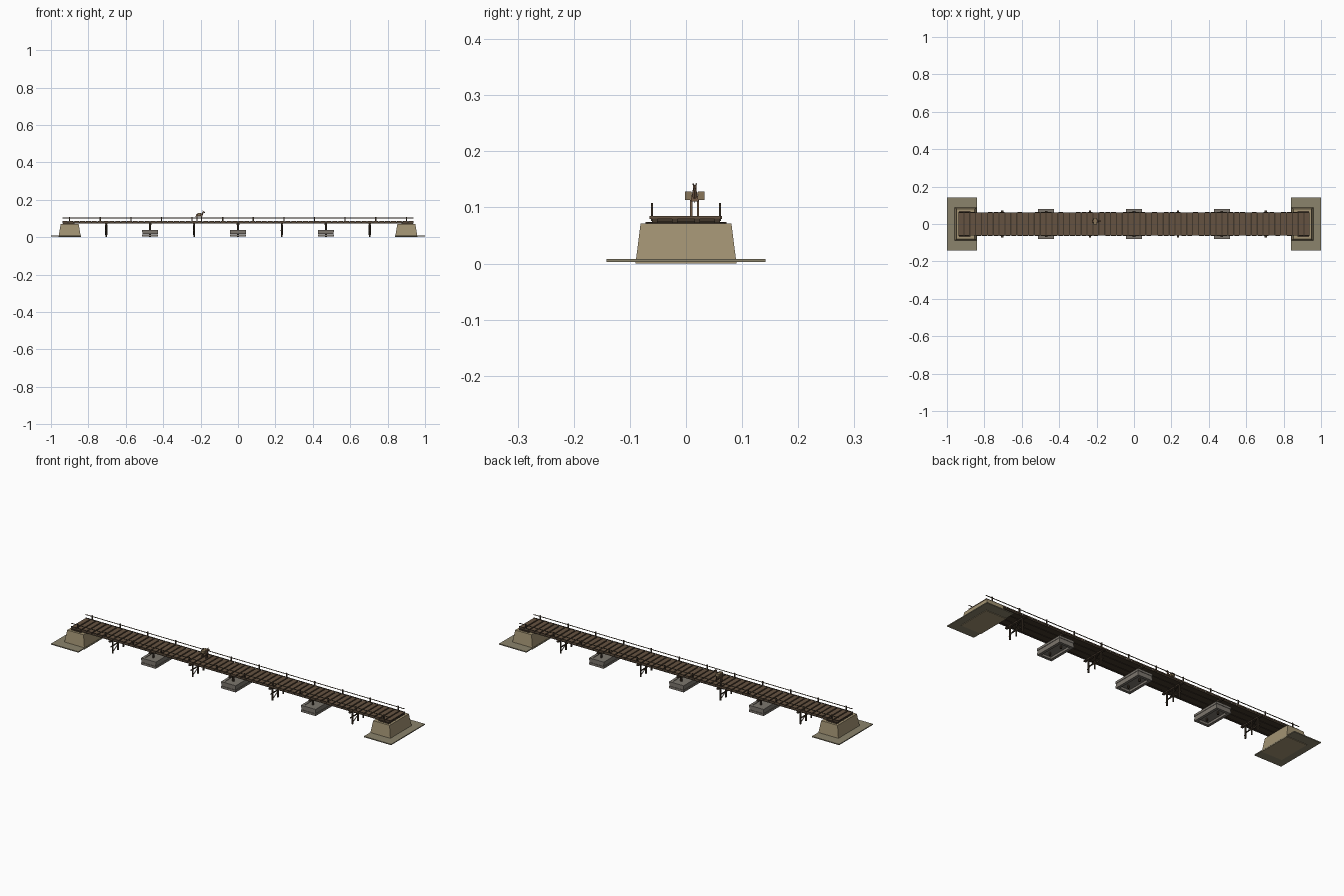
import bpy, bmesh, math, random
from mathutils import Vector

if "Cube" in bpy.data.objects:
    bpy.data.objects.remove(bpy.data.objects["Cube"])

random.seed(4)

def mat(name, rgb):
    m = bpy.data.materials.new(name)
    m.diffuse_color = (*rgb, 1)
    m.use_nodes = True
    m.node_tree.nodes["Principled BSDF"].inputs["Base Color"].default_value = m.diffuse_color
    return m

PLANK = mat("plank_wood", (0.13, 0.085, 0.052))
DARK = mat("dark_timber", (0.055, 0.038, 0.024))
RAIL = mat("rail_wood", (0.10, 0.075, 0.045))
EARTH = mat("packed_earth", (0.36, 0.29, 0.17))
BANK = mat("bank_ground", (0.26, 0.23, 0.15))
STONE = mat("pier_stone", (0.20, 0.18, 0.155))
HIDE = mat("animal_hide", (0.17, 0.10, 0.06))
PACK = mat("pack_cloth", (0.25, 0.18, 0.10))

class Part:
    """Collects boxes and bars into one mesh object."""
    def __init__(self):
        self.bm = bmesh.new()

    def box(self, x0, x1, y0, y1, z0, z1, tx=0, ty=0):
        # tx, ty: how far each side of the top is drawn in
        vs = [self.bm.verts.new(p) for p in (
            (x0, y0, z0), (x1, y0, z0), (x1, y1, z0), (x0, y1, z0),
            (x0 + tx, y0 + ty, z1), (x1 - tx, y0 + ty, z1),
            (x1 - tx, y1 - ty, z1), (x0 + tx, y1 - ty, z1))]
        for f in ((3, 2, 1, 0), (4, 5, 6, 7), (0, 1, 5, 4),
                  (1, 2, 6, 5), (2, 3, 7, 6), (3, 0, 4, 7)):
            self.bm.faces.new([vs[i] for i in f])
        return self

    def bar(self, a, b, r, n=6, r2=None):
        a, b = Vector(a), Vector(b)
        q = (b - a).to_track_quat('Z', 'Y')
        rings = []
        for p, rad in ((a, r), (b, r if r2 is None else r2)):
            rings.append([self.bm.verts.new(p + q @ Vector((
                rad * math.cos((i + .5) * math.tau / n),
                rad * math.sin((i + .5) * math.tau / n), 0))) for i in range(n)])
        for i in range(n):
            j = (i + 1) % n
            self.bm.faces.new((rings[0][i], rings[0][j], rings[1][j], rings[1][i]))
        self.bm.faces.new(rings[0][::-1])
        self.bm.faces.new(rings[1])
        return self

    def done(self, name, material):
        me = bpy.data.meshes.new(name)
        self.bm.to_mesh(me)
        self.bm.free()
        me.materials.append(material)
        ob = bpy.data.objects.new(name, me)
        bpy.context.collection.objects.link(ob)
        return ob

# bank pads and tapered earth abutments at both ends
pads, abut, sills = Part(), Part(), Part()
for s in (-1, 1):
    x0, x1 = sorted((s * 1.0, s * 0.84))
    pads.box(x0, x1, -.142, .142, .003, .008)
    x0, x1 = sorted((s * 0.96, s * 0.84))
    abut.box(x0, x1, -.09, .09, 0, .071, .012, .009)
    x0, x1 = sorted((s * 0.935, s * 0.875))
    sills.box(x0, x1, -.069, .069, .070, .0735)
pads.done("bank_pad", BANK)
abut.done("abutment", EARTH)
sills.done("abutment_sill", DARK)

# deck: dark underlayer, long beams, cross planks
Part().box(-.93, .93, -.055, .055, .074, .079).done("under_deck", DARK)
beams = Part()
for y in (-.056, -.02, .02, .056):
    beams.box(-.938, .938, y - .005, y + .005, .072, .080)
beams.done("deck_beams", DARK)
planks, n = Part(), 60
for i in range(n):
    x = -.925 + 1.85 * i / (n - 1)
    e = random.uniform(-.001, .0015)
    planks.box(x - .0125, x + .0125, -.0635 - e, .0635 - e, .0795,
               .0845 + random.uniform(-.0006, .0006))
planks.done("deck_planks", PLANK)

# hand rails, kerbs and rail posts
rails, posts, kerbs = Part(), Part(), Part()
for s in (-1, 1):
    y = s * .0605
    rails.bar((-.938, y, .102), (.938, y, .102), .0022)
    kerbs.box(-.938, .938, y - .0018, y + .0018, .084, .0862)
    for i in range(12):
        x = -.9 + 1.8 * i / 11
        posts.box(x - .003, x + .003, y - .002, y + .002, .076, .108)
rails.done("hand_rail", RAIL)
kerbs.done("deck_kerb", DARK)
posts.done("rail_posts", DARK)

# timber bents: three piles, cap beam, tie and diagonal braces
piles, caps, braces = Part(), Part(), Part()
for x in (-.705, -.235, .235, .705):
    for y in (-.045, 0, .045):
        piles.bar((x, y, 0), (x, y, .070), .0045, 8)
    caps.box(x - .006, x + .006, -.072, .072, .067, .074)
    braces.box(x - .0065, x - .0035, -.055, .055, .032, .038)
    for s in (-1, 1):
        braces.bar((x + s * .005, -s * .047, .014), (x + s * .005, s * .047, .064), .002, 4)
piles.done("bent_piles", DARK)
caps.done("bent_caps", DARK)
braces.done("bent_braces", DARK)

# stone cribs with short posts carrying the deck
walls, fill, cposts = Part(), Part(), Part()
for x in (-.47, 0, .47):
    for k in range(3):
        z, g = .004 + k * .012, .0015 * (k % 2)
        X, Y = .043 - g, .081 - g
        for s in (-1, 1):
            a, b = sorted((s * Y, s * (Y - .014)))
            walls.box(x - X, x + X, a, b, z, z + .0115)
            a, b = sorted((s * X, s * (X - .014)))
            walls.box(x + a, x + b, -Y + .014, Y - .014, z, z + .0115)
    fill.box(x - .030, x + .030, -.068, .068, .016, .037)
    for y in (-.04, .04):
        cposts.bar((x, y, .002), (x, y, .070), .005, 8)
    cposts.box(x - .007, x + .007, -.07, .07, .066, .074)
walls.done("crib_walls", STONE)
fill.done("crib_fill", STONE)
cposts.done("crib_posts", DARK)

# pack animal standing on the deck
cx, cy = -.204, .0155
body, packs = Part(), Part()
body.box(cx - .020, cx + .014, cy - .007, cy + .007, .111, .124, .001, .002)
for dx in (-.015, .009):
    for s in (-1, 1):
        body.box(cx + dx - .002, cx + dx + .002, cy + s * .006 - .002,
                 cy + s * .006 + .002, .0845, .113)
body.bar((cx + .010, cy, .118), (cx + .019, cy, .137), .005, 6, .0035)
body.bar((cx + .015, cy, .137), (cx + .027, cy, .132), .004, 6, .0025)
for s in (-1, 1):
    body.bar((cx + .017, cy + s * .002, .138), (cx + .016, cy + s * .003, .143), .001, 4)
    a, b = sorted((cy + s * .006, cy + s * .0175))
    packs.box(cx - .013, cx + .006, a, b, .113, .128)
body.bar((cx - .019, cy, .121), (cx - .023, cy, .108), .001, 4)
packs.box(cx - .011, cx + .004, cy - .007, cy + .007, .123, .127)
body.done("pack_animal", HIDE)
packs.done("saddle_packs", PACK)
